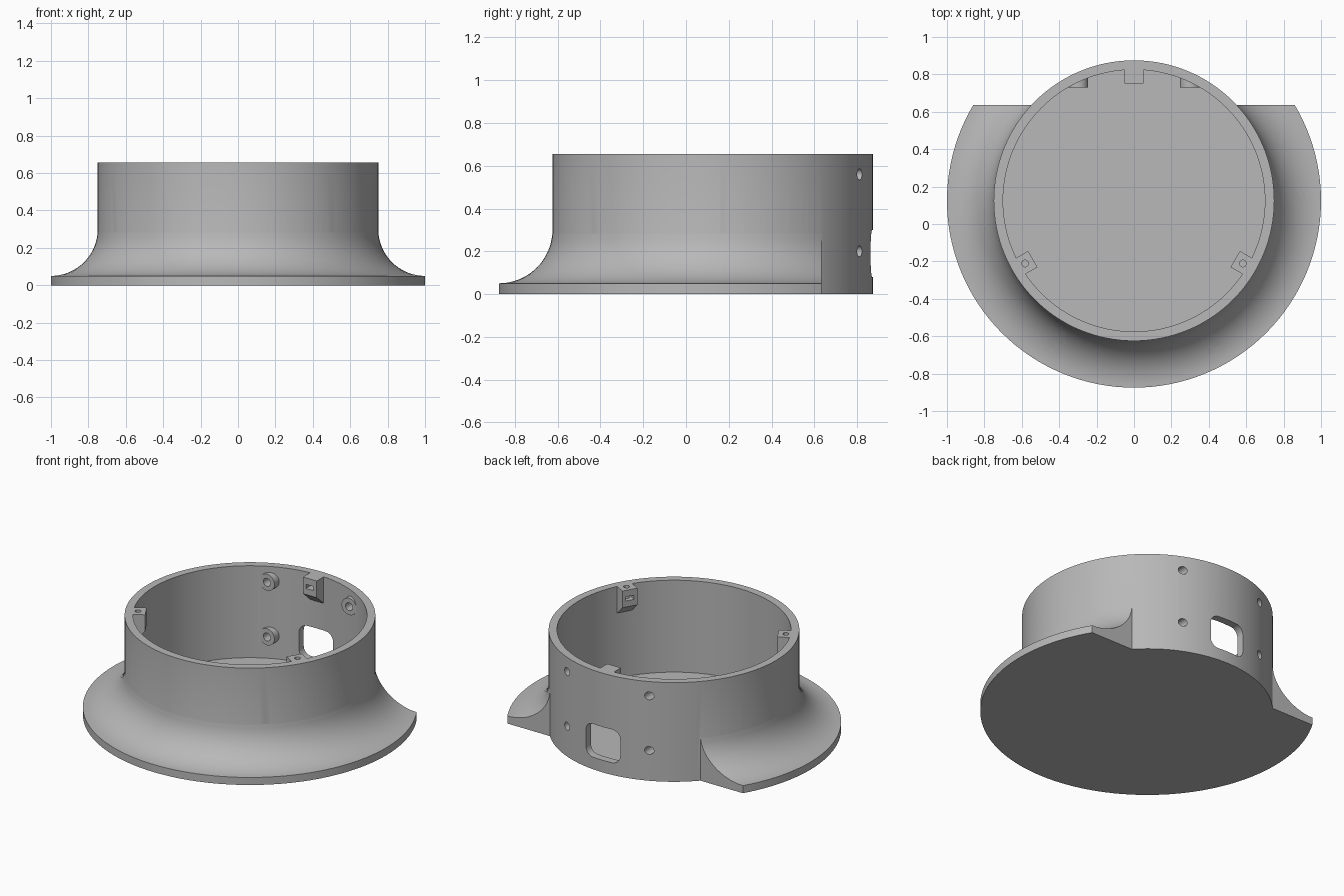
import bpy
import bmesh
from math import sin, cos, pi, radians
from mathutils import Matrix, Vector

cube = bpy.data.objects.get("Cube")
if cube:
    bpy.data.objects.remove(cube, do_unlink=True)

CY = 0.125        # y of the round body's axis
TOP = 0.655       # rim height
FLOOR = 0.048     # floor thickness
R_OUT, R_IN, R_FLANGE = 0.75, 0.70, 1.0
SEGS = 128
AXIS = Matrix.Translation((0, CY, 0))

grey = bpy.data.materials.new("plain_grey")
grey.use_nodes = True
colour = (0.48, 0.48, 0.48, 1)
grey.diffuse_color = colour
grey.node_tree.nodes["Principled BSDF"].inputs["Base Color"].default_value = colour


def finish(name, bm, matrix=AXIS):
    bm.transform(matrix)
    bmesh.ops.recalc_face_normals(bm, faces=bm.faces)
    mesh = bpy.data.meshes.new(name)
    bm.to_mesh(mesh)
    bm.free()
    mesh.materials.append(grey)
    ob = bpy.data.objects.new(name, mesh)
    bpy.context.collection.objects.link(ob)
    return ob


def cylinder(name, r, start, end, segs=32):
    """Round bar between two points."""
    a, b = Vector(start), Vector(end)
    turn = (b - a).to_track_quat('Z', 'Y').to_matrix().to_4x4()
    bm = bmesh.new()
    bmesh.ops.create_cone(bm, cap_ends=True, segments=segs, radius1=r,
                          radius2=r, depth=(b - a).length)
    return finish(name, bm, Matrix.Translation((a + b) / 2) @ turn)


def prism(name, points, offset, matrix=AXIS):
    """Flat outline pushed along an offset."""
    bm = bmesh.new()
    face = bm.faces.new([bm.verts.new(p) for p in points])
    out = bmesh.ops.extrude_face_region(bm, geom=[face], use_keep_orig=True)
    verts = [v for v in out["geom"] if isinstance(v, bmesh.types.BMVert)]
    bmesh.ops.translate(bm, verts=verts, vec=offset)
    return finish(name, bm, matrix)


def lathe(name, profile):
    """Closed (radius, z) outline turned round the axis."""
    bm = bmesh.new()
    verts = [bm.verts.new((r, 0, z)) for r, z in profile]
    edges = [bm.edges.new((v, verts[i - 1])) for i, v in enumerate(verts)]
    bmesh.ops.spin(bm, geom=verts + edges, cent=(0, 0, 0), axis=(0, 0, 1),
                   angle=2 * pi, steps=SEGS)
    bmesh.ops.remove_doubles(bm, verts=bm.verts, dist=1e-4)
    return finish(name, bm)


def combine(target, tool, operation='DIFFERENCE'):
    mod = target.modifiers.new("combine", 'BOOLEAN')
    mod.operation = operation
    mod.solver = 'EXACT'
    mod.object = tool
    bpy.context.view_layer.objects.active = target
    bpy.ops.object.modifier_apply(modifier=mod.name)
    bpy.data.objects.remove(tool, do_unlink=True)


# Flange with a concave sweep up to the wall, trimmed flat at the back
sweep = R_FLANGE - R_OUT
steps = 18
arc = [(R_FLANGE - sweep * sin(t), 0.3 - sweep * cos(t))
       for t in (pi / 2 * i / steps for i in range(steps))]
flange = lathe("flange", [(0.72, 0), (R_FLANGE, 0)] + arc
               + [(0.745, 0.31), (0.72, 0.31)])
combine(flange, prism("back_trim", [(-2, 0.635, -1), (2, 0.635, -1),
                                    (2, 0.635, 1), (-2, 0.635, 1)],
                      (0, 1, 0), Matrix()))

# Cup-shaped housing
housing = cylinder("housing", R_OUT, (0, CY, 0), (0, CY, TOP), SEGS)
combine(housing, flange, 'UNION')
combine(housing, cylinder("bore", R_IN, (0, CY, FLOOR), (0, CY, 1), SEGS))

# Lid tabs inside the rim, each with a screw hole and a nut slot
for angle in (90, 210, 330):
    spin = AXIS @ Matrix.Rotation(radians(angle), 4, 'Z')
    outline = [(0.625, TOP), (0.625, 0.545), (0.72, 0.46), (0.72, TOP)]
    combine(housing, prism("lid_tab", [(r, -0.05, z) for r, z in outline],
                           (0, 0.1, 0), spin), 'UNION')
    slot = [(0.6, 0.585), (0.69, 0.585), (0.69, 0.612), (0.6, 0.612)]
    combine(housing, prism("nut_slot", [(r, -0.028, z) for r, z in slot],
                           (0, 0.056, 0), spin))
    combine(housing, cylinder("tab_hole", 0.018, spin @ Vector((0.672, 0, 0.55)),
                              spin @ Vector((0.672, 0, 0.7)), 24))

# Bosses and screw holes through the back wall
for x in (-0.3, 0.3):
    for z in (0.2, 0.56):
        combine(housing, cylinder("wall_boss", 0.055, (x, 0.73, z),
                                  (x, 0.783, z)), 'UNION')
        combine(housing, cylinder("wall_hole", 0.026, (x, 0.68, z), (x, 1, z), 24))

# Rounded cable window in the back wall
window = []
for i, (sx, sz) in enumerate([(1, 1), (-1, 1), (-1, -1), (1, -1)]):
    for k in range(9):
        t = pi / 2 * (i + k / 8)
        window.append((sx * 0.07 + 0.055 * cos(t), 0.72,
                       0.19 + sz * 0.055 + 0.055 * sin(t)))
combine(housing, prism("cable_window", window, (0, 0.4, 0), Matrix()))

# Counterbored flange holes
for angle in (0, 180, 240, 300):
    x, y = 0.86 * cos(radians(angle)), CY + 0.86 * sin(radians(angle))
    combine(housing, cylinder("counterbore", 0.07, (x, y, 0.04), (x, y, 0.4)))
    combine(housing, cylinder("flange_hole", 0.033, (x, y, -0.1), (x, y, 0.2)))

# Floor screw holes
for x, y in ((0.195, 0.53), (0.155, -0.115), (0.155, -0.425)):
    for side in (-1, 1):
        combine(housing, cylinder("floor_hole", 0.018, (side * x, y, -0.1),
                                  (side * x, y, 0.2), 24))

# Smooth curved walls, sharp rims
bpy.ops.object.select_all(action='DESELECT')
housing.select_set(True)
bpy.context.view_layer.objects.active = housing
bpy.ops.object.shade_smooth_by_angle(angle=radians(30))
